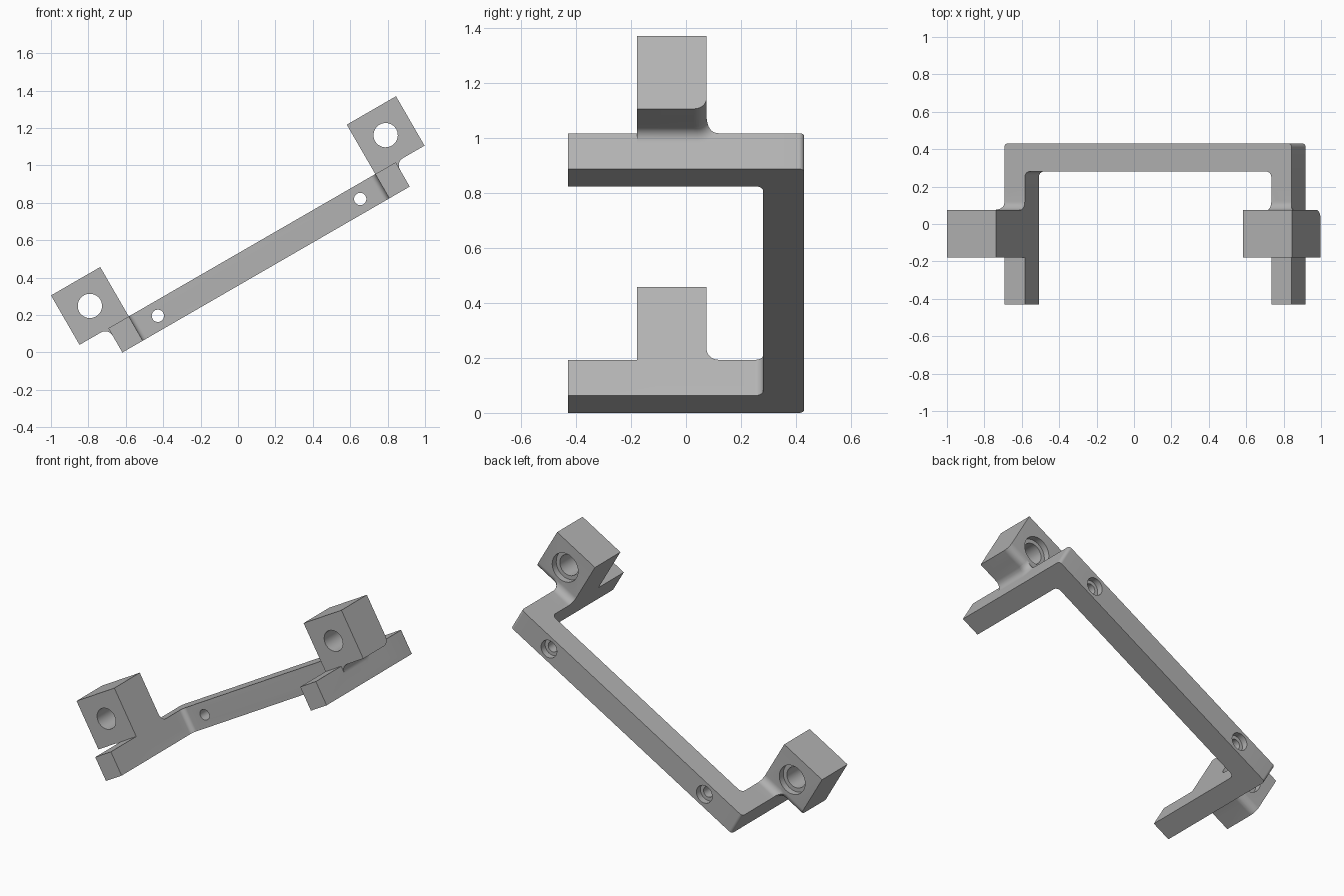
import bpy, bmesh, math
from mathutils import Vector

if "Cube" in bpy.data.objects:
    bpy.data.objects.remove(bpy.data.objects["Cube"], do_unlink=True)

HALF = 0.887              # half length of the frame
LEG, BAR = 0.126, 0.15    # leg width, bar thickness and height
BACK = 0.43
LUG_FRONT, LUG_BACK = -0.178, 0.075
LUG_OUT, LUG_TOP = 0.178, 0.455
R = 0.045                 # blend radius around the lugs
SEG = 8


def rounded(points):
    """Polygon whose right-angle corners given as (x, y, r) become arcs."""
    out = []
    for i, p in enumerate(points):
        c = Vector(p[:2])
        if len(p) < 3:
            out.append(c)
            continue
        a = (Vector(points[i - 1][:2]) - c).normalized()
        b = (Vector(points[(i + 1) % len(points)][:2]) - c).normalized()
        for k in range(SEG + 1):
            t = math.pi / 2 * k / SEG
            out.append(c + p[2] * (a * (1 - math.sin(t)) + b * (1 - math.cos(t))))
    return out


def loft(name, rings):
    """Closed solid skinned through rings of 3D points."""
    bm = bmesh.new()
    loops = [[bm.verts.new(p) for p in ring] for ring in rings]
    n = len(loops[0])
    for lo, hi in zip(loops, loops[1:]):
        for i in range(n):
            j = (i + 1) % n
            bm.faces.new((lo[i], lo[j], hi[j], hi[i]))
    bm.faces.new(loops[0])
    bm.faces.new(loops[-1])
    bmesh.ops.recalc_face_normals(bm, faces=bm.faces)
    mesh = bpy.data.meshes.new(name)
    bm.to_mesh(mesh)
    bm.free()
    obj = bpy.data.objects.new(name, mesh)
    bpy.context.collection.objects.link(obj)
    return obj


def prism(name, profile, start, end, place):
    return loft(name, [[place(p[0], p[1], d) for p in profile] for d in (start, end)])


def combine(obj, other, operation):
    """Apply a boolean and discard the second solid."""
    mod = obj.modifiers.new("combine", 'BOOLEAN')
    mod.operation, mod.solver, mod.object = operation, 'EXACT', other
    bpy.context.view_layer.update()
    graph = bpy.context.evaluated_depsgraph_get()
    mesh = bpy.data.meshes.new_from_object(obj.evaluated_get(graph))
    obj.modifiers.clear()
    obj.data = mesh
    bpy.data.objects.remove(other, do_unlink=True)


def drill(obj, x, z, radius, y0, y1):
    circle = [(x + radius * math.cos(math.tau * k / 32),
               z + radius * math.sin(math.tau * k / 32)) for k in range(32)]
    combine(obj, prism("drill", circle, y0, y1, lambda a, b, d: (a, d, b)), 'DIFFERENCE')


# U-shaped frame, drawn in plan
inner = HALF - LEG
plan = rounded([(-HALF, -BACK), (-inner, -BACK), (-inner, BACK - BAR, 0.03),
                (inner, BACK - BAR, 0.03), (inner, -BACK), (HALF, -BACK),
                (HALF, BACK, 0.02), (-HALF, BACK, 0.02)])
bracket = prism("bracket", plan, 0, BAR, lambda a, b, d: (a, b, d))

# Lug outlines seen from the side
seat = rounded([(LUG_FRONT, 0.05), (0.2, 0.05), (0.2, BAR), (LUG_BACK, BAR, R),
                (LUG_BACK, LUG_TOP), (LUG_FRONT, LUG_TOP)])
overhang = rounded([(LUG_FRONT, BAR), (LUG_BACK, BAR, R),
                    (LUG_BACK, LUG_TOP), (LUG_FRONT, LUG_TOP)])
gusset = rounded([(0.02, 0.05), (0, 0.05), (0, BAR, R), (-0.1, BAR),
                  (-0.1, 0.2), (0.02, 0.2)])

for side in (-1, 1):
    # u is measured inward from the outer face of the leg
    def across(a, b, d):
        return (side * (HALF - d), a, b)

    def along(a, b, d):
        return (side * (HALF - a), d, b)

    lug = prism("lug", seat, 0, LEG, across)
    combine(lug, prism("overhang", overhang, -LUG_OUT, 0.01, across), 'UNION')
    combine(lug, prism("gusset", gusset, LUG_FRONT, LUG_BACK - R, along), 'UNION')

    # Blend sweeping around the rounded back edge of the lug
    rings = []
    for k in range(SEG + 1):
        t = math.pi / 2 * k / SEG
        section = [(0.02, 2 * R), (0.02, R / 2), (-R, R / 2)]
        for m in range(SEG + 1):
            s = math.pi / 2 * m / SEG
            section.append((-R * (1 - math.sin(s)), R * (2 - math.cos(s))))
        rings.append([across(LUG_BACK - R + rho * math.sin(t),
                             BAR + R - rho * math.cos(t), u) for u, rho in section])
    blend = loft("blend", rings)
    combine(blend, prism("clip", seat, -0.1, 0.1, across), 'INTERSECT')
    combine(lug, blend, 'UNION')
    combine(bracket, lug, 'UNION')

    # Through holes with counterbores on the back
    x, z = side * (HALF + (LUG_OUT - LEG) / 2), (BAR + LUG_TOP) / 2
    drill(bracket, x, z, 0.065, -0.3, 0.2)
    drill(bracket, x, z, 0.09, LUG_BACK - 0.04, 0.2)
    x, z = side * (HALF - 0.2625), BAR / 2
    drill(bracket, x, z, 0.033, 0.2, 0.5)
    drill(bracket, x, z, 0.055, BACK - 0.04, 0.5)

# Tilt into place
bracket.rotation_euler = (0, -math.radians(30), 0)
bracket.location = (0.15, 0, HALF / 2)

# Single grey finish
grey = bpy.data.materials.new("plain grey")
grey.use_nodes = True
color = (0.45, 0.45, 0.45, 1)
grey.diffuse_color = color
grey.node_tree.nodes["Principled BSDF"].inputs["Base Color"].default_value = color
bracket.data.materials.clear()
bracket.data.materials.append(grey)
for face in bracket.data.polygons:
    face.material_index = 0

bpy.ops.object.select_all(action='DESELECT')
bracket.select_set(True)
bpy.context.view_layer.objects.active = bracket
bpy.ops.object.shade_smooth_by_angle(angle=math.radians(30))
